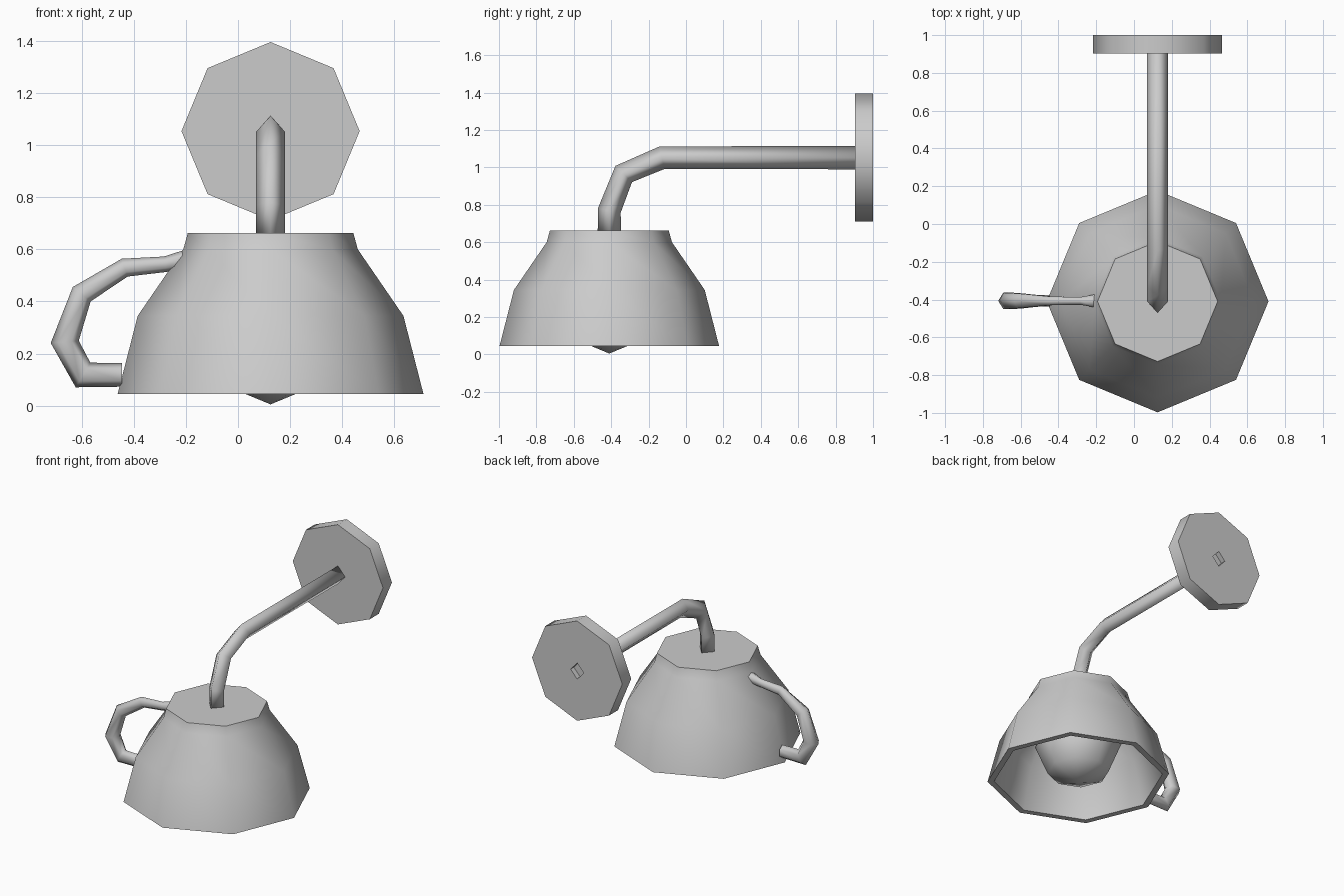
import bpy
import bmesh
from math import cos, sin, pi, radians
from mathutils import Vector

cube = bpy.data.objects.get("Cube")
if cube:
    bpy.data.objects.remove(cube, do_unlink=True)

CX, CY = 0.125, -0.41      # axis of the cup

grey = bpy.data.materials.new("plain grey")
grey.use_nodes = True
grey.diffuse_color = (0.6, 0.6, 0.6, 1)
grey.node_tree.nodes["Principled BSDF"].inputs["Base Color"].default_value = (0.6, 0.6, 0.6, 1)


def skin(name, rings, caps=False):
    """Join successive rings of points with quads."""
    bm = bmesh.new()
    loops = [[bm.verts.new(p) for p in ring] for ring in rings]
    n = len(loops[0])
    for a, b in zip(loops, loops[1:]):
        for i in range(n):
            j = (i + 1) % n
            bm.faces.new((a[i], a[j], b[j], b[i]))
    if caps:
        bm.faces.new(loops[0])
        bm.faces.new(loops[-1])
    bmesh.ops.remove_doubles(bm, verts=bm.verts, dist=1e-5)
    bmesh.ops.dissolve_degenerate(bm, edges=bm.edges, dist=1e-5)
    bmesh.ops.recalc_face_normals(bm, faces=bm.faces)
    mesh = bpy.data.meshes.new(name)
    bm.to_mesh(mesh)
    bm.free()
    mesh.materials.append(grey)
    obj = bpy.data.objects.new(name, mesh)
    bpy.context.collection.objects.link(obj)
    return obj


def lathe(name, profile, centre, axis="z", caps=False, sides=8):
    """Turn (radius, height) pairs around the z or y axis."""
    rings = []
    for r, h in profile:
        ring = []
        for i in range(sides):
            a = 2 * pi * i / sides
            u, v = r * cos(a), r * sin(a)
            ring.append(Vector(centre) + Vector((u, v, h) if axis == "z" else (u, h, v)))
        rings.append(ring)
    return skin(name, rings, caps)


def sweep(name, path, side, sides):
    """Tube along (point, in-plane radius, sideways radius) stations."""
    pts = [Vector(p) for p, _, _ in path]
    side = Vector(side)
    rings = []
    for k, (_, ru, rv) in enumerate(path):
        t = Vector((0, 0, 0))
        if k > 0:
            t += (pts[k] - pts[k - 1]).normalized()
        if k < len(pts) - 1:
            t += (pts[k + 1] - pts[k]).normalized()
        up = side.cross(t).normalized()
        rings.append([pts[k] + up * ru * cos(2 * pi * i / sides) + side * rv * sin(2 * pi * i / sides)
                      for i in range(sides)])
    return skin(name, rings, caps=True)


def smooth(obj, angle):
    bpy.ops.object.select_all(action="DESELECT")
    obj.select_set(True)
    bpy.context.view_layer.objects.active = obj
    bpy.ops.object.shade_smooth_by_angle(angle=radians(angle))


# Upturned cup used as the shade, with wall thickness
outer = [(0, 0.662), (0.318, 0.662), (0.335, 0.6), (0.51, 0.345), (0.587, 0.045)]
inner = [(0.545, 0.045), (0.47, 0.335), (0.295, 0.58), (0.28, 0.62), (0, 0.62)]
cup = lathe("cup_shade", outer + inner, (CX, CY, 0))

# Bulb inside the cup
R = 0.28
ball = [(R * sin(pi * k / 4), -R * cos(pi * k / 4)) for k in range(5)]
bulb = lathe("bulb", ball, (CX, CY, 0.285))

# Bent arm with a diamond section
arm_path = [(-0.41, 0.655), (-0.41, 0.77), (-0.333, 0.965), (-0.128, 1.052), (0.95, 1.052)]
arm = sweep("arm", [((CX, y, z), 0.062, 0.055) for y, z in arm_path], (1, 0, 0), 4)

# Wall plate with a diamond socket in its back
plate = lathe("wall_plate", [(0.342, 0.903), (0.342, 1.0)], (CX, 0, 1.054), "y", caps=True)
cutter = sweep("socket_cutter", [((CX, y, 1.052), 0.055, 0.05) for y in (0.965, 1.05)], (1, 0, 0), 4)
cutter.hide_render = True
cut = plate.modifiers.new("socket", "BOOLEAN")
cut.operation = "DIFFERENCE"
cut.solver = "EXACT"
cut.object = cutter
bpy.context.view_layer.objects.active = plate
bpy.ops.object.modifier_apply(modifier=cut.name)
bpy.data.objects.remove(cutter, do_unlink=True)

# Cup handle, thick at the bend and slim at the top
handle_path = [(-0.445, 0.118, 0.045, 0.035), (-0.595, 0.118, 0.055, 0.036),
               (-0.665, 0.245, 0.054, 0.05), (-0.6, 0.428, 0.044, 0.045),
               (-0.435, 0.53, 0.036, 0.026), (-0.28, 0.543, 0.03, 0.024),
               (-0.2, 0.562, 0.036, 0.04)]
handle = sweep("cup_handle", [((x, CY + 0.003, z), ru, rv) for x, z, ru, rv in handle_path],
               (0, 1, 0), 6)

for obj, angle in ((cup, 50), (bulb, 70), (plate, 50), (arm, 100), (handle, 80)):
    smooth(obj, angle)
